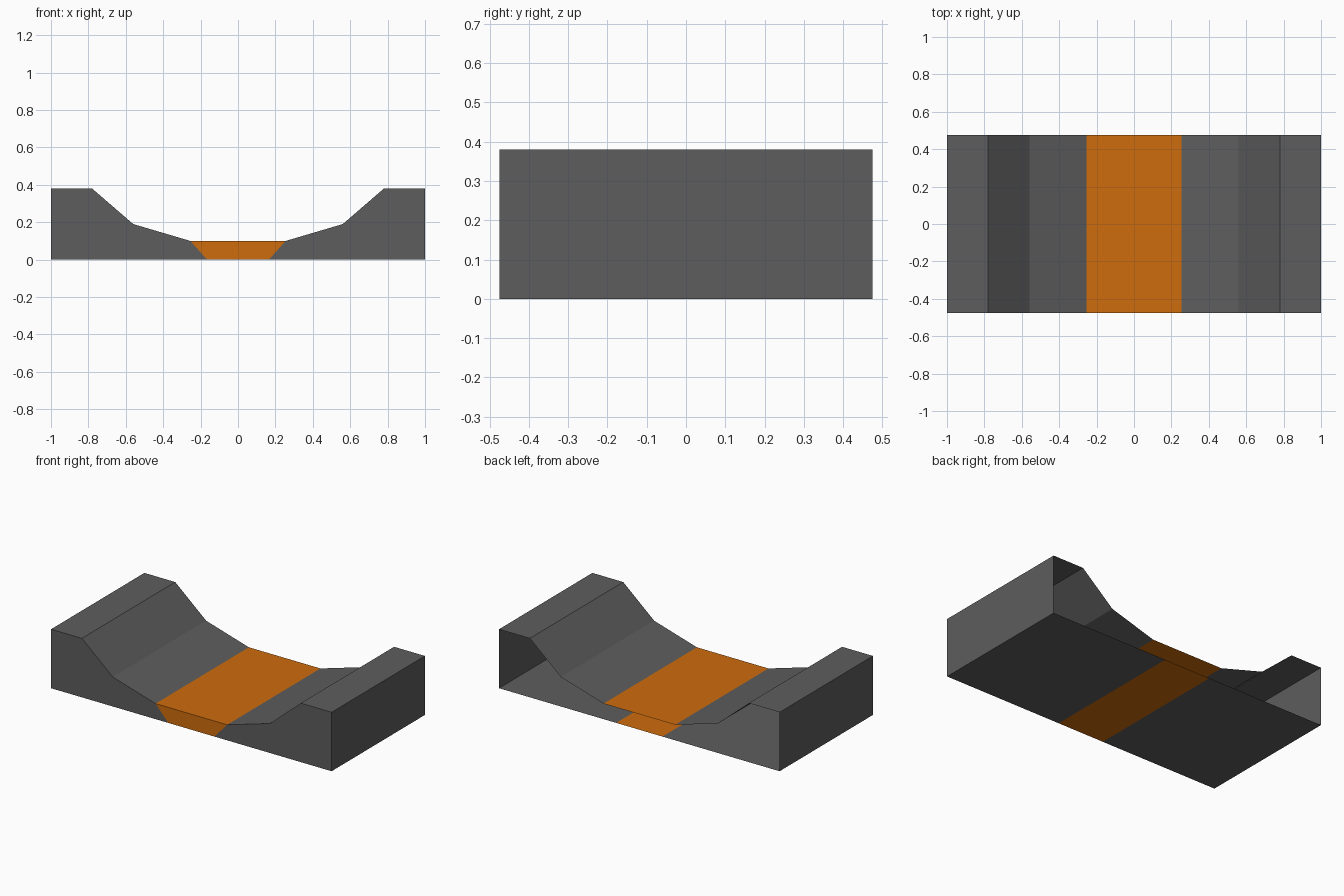
import bpy
import bmesh

cube = bpy.data.objects.get("Cube")
if cube:
    bpy.data.objects.remove(cube, do_unlink=True)

HALF_DEPTH = 0.475


def make_material(name, rgb):
    mat = bpy.data.materials.new(name)
    mat.use_nodes = True
    color = (*rgb, 1.0)
    mat.diffuse_color = color
    bsdf = mat.node_tree.nodes["Principled BSDF"]
    bsdf.inputs["Base Color"].default_value = color
    bsdf.inputs["Roughness"].default_value = 0.8
    return mat


def make_shell(name, profile, seams, mat):
    """Extrude a counter-clockwise x/z profile; cap the front, leave the back
    and the listed seam edges open."""
    bm = bmesh.new()
    front = [bm.verts.new((x, -HALF_DEPTH, z)) for x, z in profile]
    back = [bm.verts.new((x, HALF_DEPTH, z)) for x, z in profile]
    bm.faces.new(front)
    for a in range(len(profile)):
        b = (a + 1) % len(profile)
        if {profile[a], profile[b]} not in seams:
            bm.faces.new((front[b], front[a], back[a], back[b]))
    mesh = bpy.data.meshes.new(name)
    bm.to_mesh(mesh)
    bm.free()
    mesh.materials.append(mat)
    obj = bpy.data.objects.new(name, mesh)
    bpy.context.collection.objects.link(obj)
    return obj


def mirrored(points):
    return [(-x, z) for x, z in reversed(points)]


grey = make_material("dark grey", (0.11, 0.11, 0.11))
orange = make_material("orange", (0.62, 0.15, 0.004))

# Slanted seam where the banks meet the channel
seam = [(0.165, 0.0), (0.255, 0.10)]
seams = [set(seam), set(mirrored(seam))]

# Stepped bank on each side
bank = [seam[0], (1.0, 0.0), (1.0, 0.38), (0.78, 0.38), (0.56, 0.19), seam[1]]
make_shell("left_bank", bank, seams, grey)
make_shell("right_bank", mirrored(bank), seams, grey)

# Flat channel in the middle
make_shell("centre_channel", seam + mirrored(seam), seams, orange)
